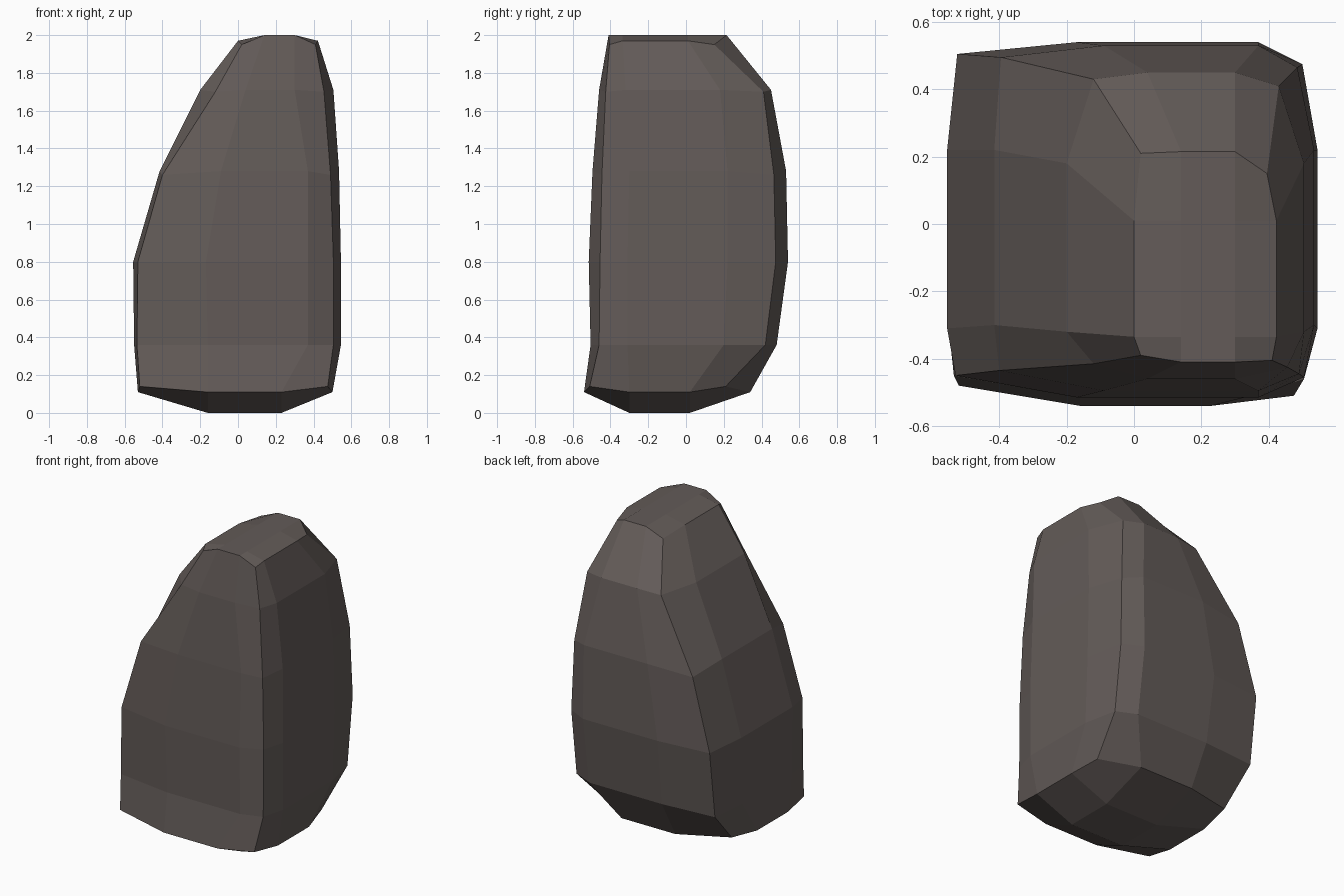
import bpy

# Each ring: side z, corner z, side extents (xl, xr, yf, yb),
# column x pair, row y pair, corners front-left, front-right, back-right, back-left
rings = [
    (0.11, 0.14, -0.53, 0.50, -0.54, 0.34, (-0.16, 0.23), (-0.30, 0.02),
     (-0.52, -0.48), (0.475, -0.51), (0.46, 0.21), (-0.50, 0.24)),
    (0.36, 0.36, -0.55, 0.545, -0.505, 0.48, (-0.16, 0.37), (-0.31, 0.20),
     (-0.535, -0.45), (0.505, -0.46), (0.50, 0.42), (-0.525, 0.45)),
    (0.80, 0.80, -0.555, 0.545, -0.515, 0.54, (-0.17, 0.37), (-0.31, 0.22),
     (-0.53, -0.45), (0.505, -0.455), (0.50, 0.475), (-0.525, 0.505)),
    (1.28, 1.26, -0.415, 0.535, -0.495, 0.53, (-0.09, 0.37), (-0.30, 0.22),
     (-0.40, -0.435), (0.49, -0.445), (0.485, 0.465), (-0.395, 0.495)),
    (1.71, 1.70, -0.20, 0.505, -0.46, 0.45, (0.04, 0.30), (-0.32, 0.18),
     (-0.12, -0.415), (0.455, -0.425), (0.43, 0.41), (-0.12, 0.43)),
    (2.00, 1.95, 0.0, 0.423, -0.41, 0.215, (0.14, 0.30), (-0.335, 0.01),
     (0.02, -0.39), (0.41, -0.405), (0.395, 0.15), (0.02, 0.21)),
]

verts, faces = [], []
for i, (z, zc, xl, xr, yf, yb, (c1, c2), (r1, r2), fl, fr, br, bl) in enumerate(rings):
    zs = 1.97 if i == 5 else z
    verts += [(*fl, zc), (c1, yf, z), (c2, yf, z),
              (*fr, zc), (xr, r1, zs), (xr, r2, zs),
              (*br, zc), (c2, yb, z), (c1, yb, z),
              (*bl, zc), (xl, r2, zs), (xl, r1, zs)]
    if i:
        a, b = 12 * (i - 1), 12 * i
        faces += [(a + k, a + (k + 1) % 12, b + (k + 1) % 12, b + k) for k in range(12)]


# Close an end with a 3 x 3 patch
def cap(start, z, flip):
    _, _, _, _, _, _, (c1, c2), (r1, r2) = rings[start // 12][:8]
    n = len(verts)
    verts.extend([(c1, r1, z), (c2, r1, z), (c1, r2, z), (c2, r2, z)])
    s = start
    grid = [[s, s + 1, s + 2, s + 3], [s + 11, n, n + 1, s + 4],
            [s + 10, n + 2, n + 3, s + 5], [s + 9, s + 8, s + 7, s + 6]]
    for j in range(3):
        for k in range(3):
            f = (grid[j][k], grid[j][k + 1], grid[j + 1][k + 1], grid[j + 1][k])
            faces.append(f[::-1] if flip else f)


cap(0, 0.0, True)
cap(60, 2.0, False)

# Faceted boulder
mesh = bpy.data.meshes.new("boulder")
mesh.from_pydata(verts, [], faces)
mesh.update()
rock = bpy.data.objects.new("boulder", mesh)
bpy.context.collection.objects.link(rock)

stone = bpy.data.materials.new("dark_stone")
stone.diffuse_color = (0.125, 0.105, 0.098, 1)
mesh.materials.append(stone)
